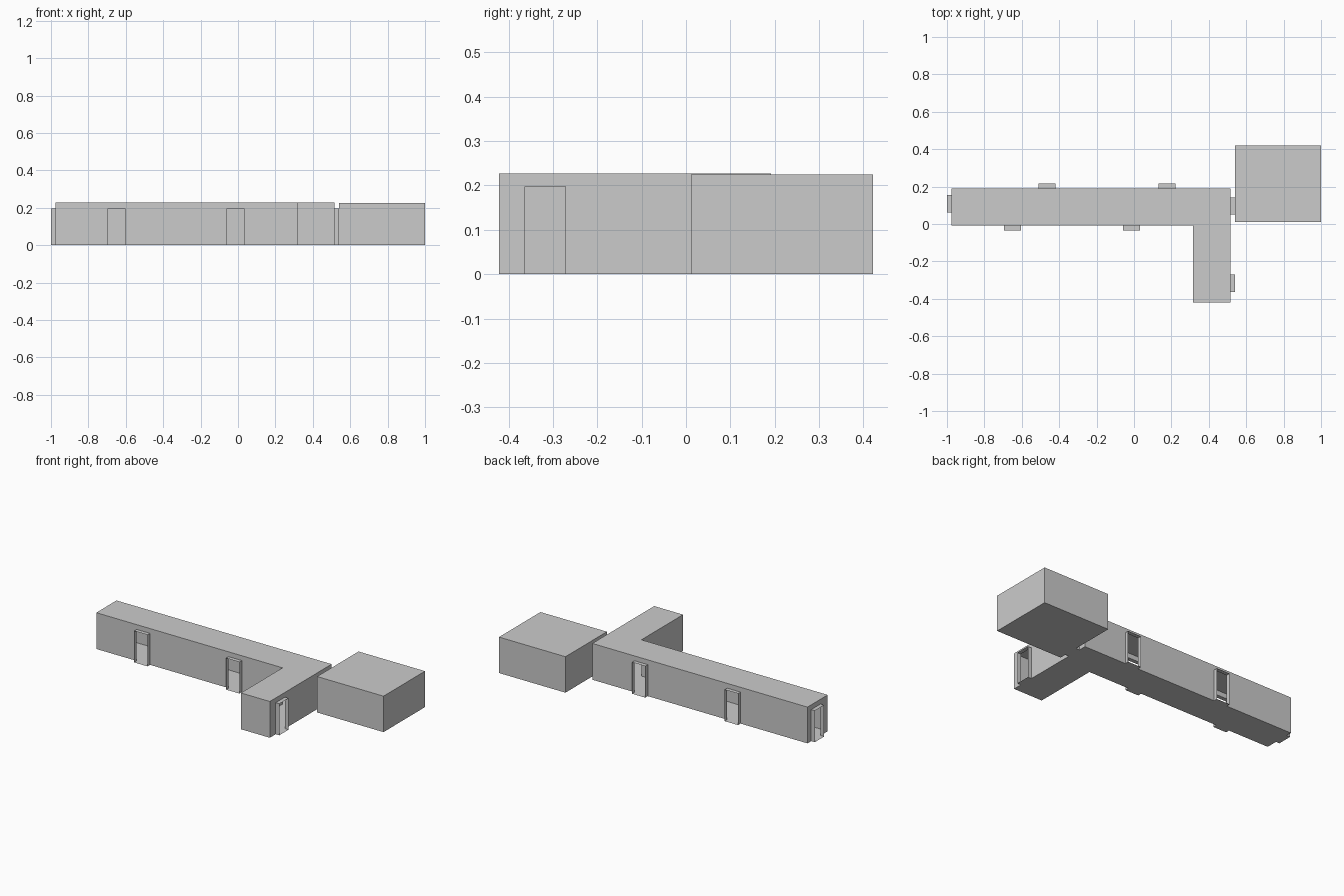
import bpy, bmesh
from mathutils import Vector

if "Cube" in bpy.data.objects:
    bpy.data.objects.remove(bpy.data.objects["Cube"])

DOOR_H, DOOR_W, DEPTH = 0.197, 0.092, 0.025


def make_object(name, polys):
    bm = bmesh.new()
    for p in polys:
        bm.faces.new([bm.verts.new(v) for v in p])
    bmesh.ops.remove_doubles(bm, verts=bm.verts, dist=1e-5)
    me = bpy.data.meshes.new(name)
    bm.to_mesh(me)
    bm.free()
    ob = bpy.data.objects.new(name, me)
    bpy.context.collection.objects.link(ob)
    return ob


def shell(name, plan, height, doors):
    """Hollow thin-walled block from a counter-clockwise plan.
    doors: {wall index: [distance along that wall to each door centre]}"""
    polys = [[(x, y, 0) for x, y in reversed(plan)],
             [(x, y, height) for x, y in plan]]
    for i, a in enumerate(plan):
        a, b = Vector((*a, 0)), Vector((*plan[(i + 1) % len(plan)], 0))
        along, up = (b - a).normalized(), Vector((0, 0, DOOR_H))
        outline = [a]
        for c in sorted(doors.get(i, [])):       # doorway notches
            l = a + along * (c - DOOR_W / 2)
            r = a + along * (c + DOOR_W / 2)
            outline += [l, l + up, r + up, r]
        top = Vector((0, 0, height))
        polys.append(outline + [b, b + top, a + top])
    return make_object(name, polys)


def door_frame(name, centre, normal):
    """Short open passage sticking out of a wall."""
    n = Vector((*normal, 0))
    side = Vector((-n.y, n.x, 0)) * DOOR_W / 2
    c, up = Vector((*centre, 0)), Vector((0, 0, DOOR_H))
    ring = [c - side, c + side, c + side + up, c - side + up]
    polys = []
    for i in range(4):
        p, q = ring[i], ring[(i + 1) % 4]
        polys.append([q, p, p + n * DEPTH, q + n * DEPTH])
    return make_object(name, polys)


# Plan dimensions
X0, X1, XB = -0.975, 0.515, 0.315
Y0, Y1, YB = -0.009, 0.191, -0.421
RX, RY0, RY1 = X1 + DEPTH, 0.011, 0.421
front_x, back_x = (-0.649, -0.013), (-0.465, 0.177)
end_y, branch_y, link_y = 0.108, -0.317, 0.097

# L-shaped corridor
shell("corridor",
      [(X0, Y0), (XB, Y0), (XB, YB), (X1, YB), (X1, Y1), (X0, Y1)], 0.227,
      {0: [x - X0 for x in front_x],
       3: [branch_y - YB, link_y - YB],
       4: [X1 - x for x in back_x],
       5: [Y1 - end_y]})

# Square room at the end
shell("room", [(RX, RY0), (1, RY0), (1, RY1), (RX, RY1)], 0.225,
      {3: [RY1 - link_y]})

# Door frames
for i, x in enumerate(front_x):
    door_frame(f"front_door_frame_{i + 1}", (x, Y0), (0, -1))
for i, x in enumerate(back_x):
    door_frame(f"back_door_frame_{i + 1}", (x, Y1), (0, 1))
door_frame("end_door_frame", (X0, end_y), (-1, 0))
door_frame("branch_door_frame", (X1, branch_y), (1, 0))
door_frame("room_passage", (X1, link_y), (1, 0))
